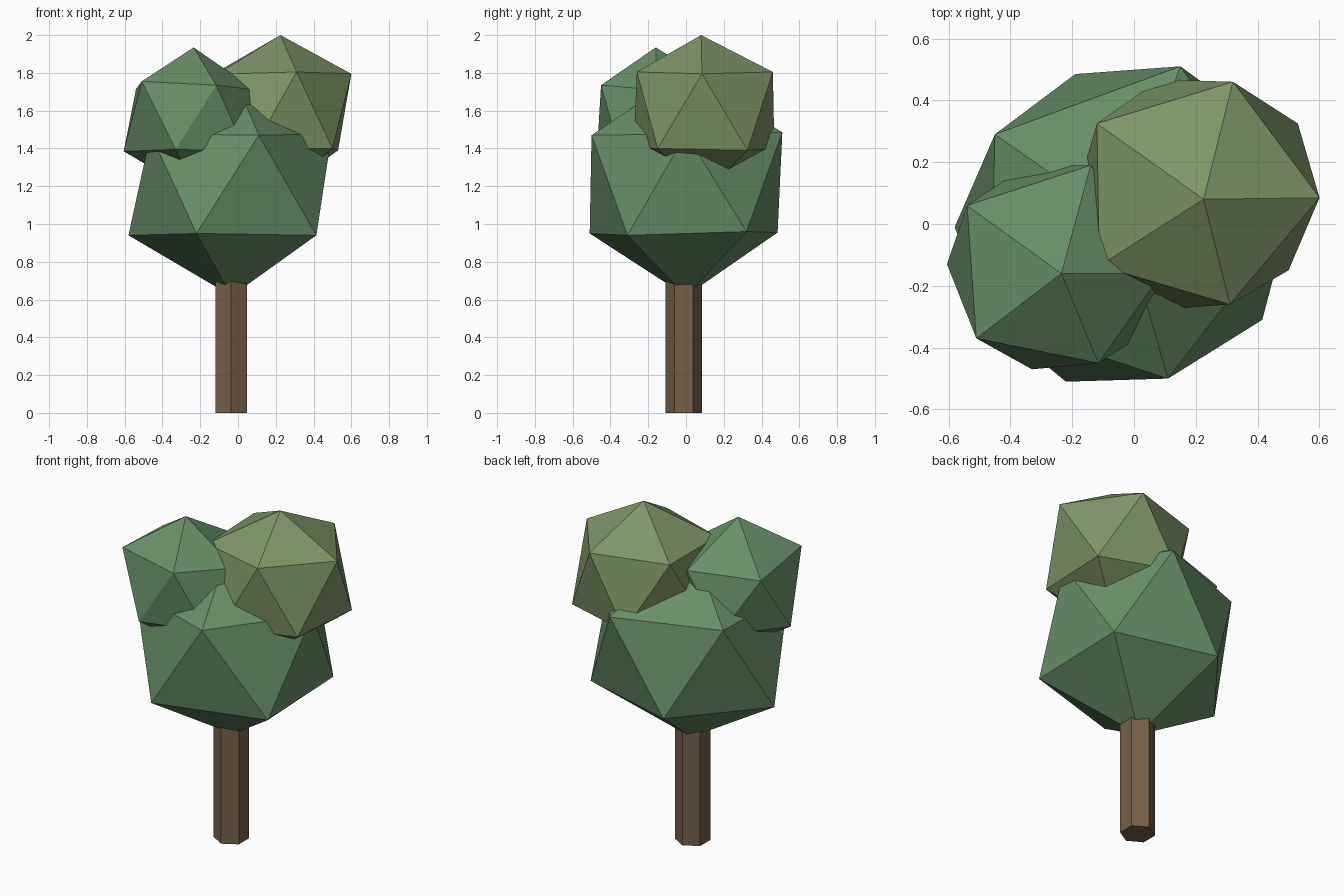
import bpy
from mathutils import Vector

if "Cube" in bpy.data.objects:
    bpy.data.objects.remove(bpy.data.objects["Cube"])


def paint(obj, name, rgb):
    mat = bpy.data.materials.get(name) or bpy.data.materials.new(name)
    mat.diffuse_color = (*rgb, 1)
    mat.use_nodes = True
    mat.node_tree.nodes["Principled BSDF"].inputs["Base Color"].default_value = mat.diffuse_color
    obj.data.materials.append(mat)


def leaf_clump(name, centre, radius, nudges, mat_name, rgb):
    """Icosahedron whose nearest corners are pulled to a few uneven points."""
    bpy.ops.mesh.primitive_ico_sphere_add(subdivisions=1, radius=radius)
    obj = bpy.context.object
    obj.name = name
    obj.location = centre
    for point in nudges:
        target = Vector(point) - Vector(centre)
        corner = min(obj.data.vertices, key=lambda v: (v.co - target).length)
        corner.co = target
    paint(obj, mat_name, rgb)
    return obj


# Hexagonal trunk, its top hidden in the foliage
bpy.ops.mesh.primitive_cylinder_add(vertices=6, radius=0.097, depth=0.85,
                                    location=(-0.036, -0.012, 0.425))
trunk = bpy.context.object
trunk.name = "trunk"
paint(trunk, "bark", (0.18, 0.115, 0.07))

GREEN = (0.14, 0.27, 0.14)
LIGHT_GREEN = (0.21, 0.30, 0.14)

# Large lower clump
leaf_clump("lower_foliage", (-0.034, 0.0, 1.212), 0.593,
           [(-0.58, -0.01, 0.94), (-0.22, -0.51, 0.95), (0.415, -0.31, 0.94),
            (0.41, 0.32, 0.96), (-0.19, 0.485, 0.955),
            (0.11, -0.50, 1.47), (0.15, 0.51, 1.485), (-0.45, 0.29, 1.48)],
           "leaves", GREEN)

# Left upper clump
leaf_clump("left_foliage", (-0.243, -0.146, 1.56), 0.39,
           [(-0.235, -0.16, 1.935), (-0.51, -0.37, 1.755),
            (-0.54, 0.06, 1.715), (-0.115, -0.45, 1.735),
            (-0.14, 0.19, 1.72), (0.09, -0.16, 1.71),
            (-0.605, -0.13, 1.385), (-0.33, -0.47, 1.395)],
           "leaves", GREEN)

# Right upper clump, a lighter green
leaf_clump("right_foliage", (0.205, 0.095, 1.597), 0.438,
           [(0.225, 0.08, 2.0), (0.60, 0.085, 1.795), (0.31, -0.26, 1.805),
            (0.32, 0.46, 1.805), (-0.12, 0.325, 1.80),
            (0.50, -0.15, 1.40), (0.53, 0.325, 1.39)],
           "light_leaves", LIGHT_GREEN)
